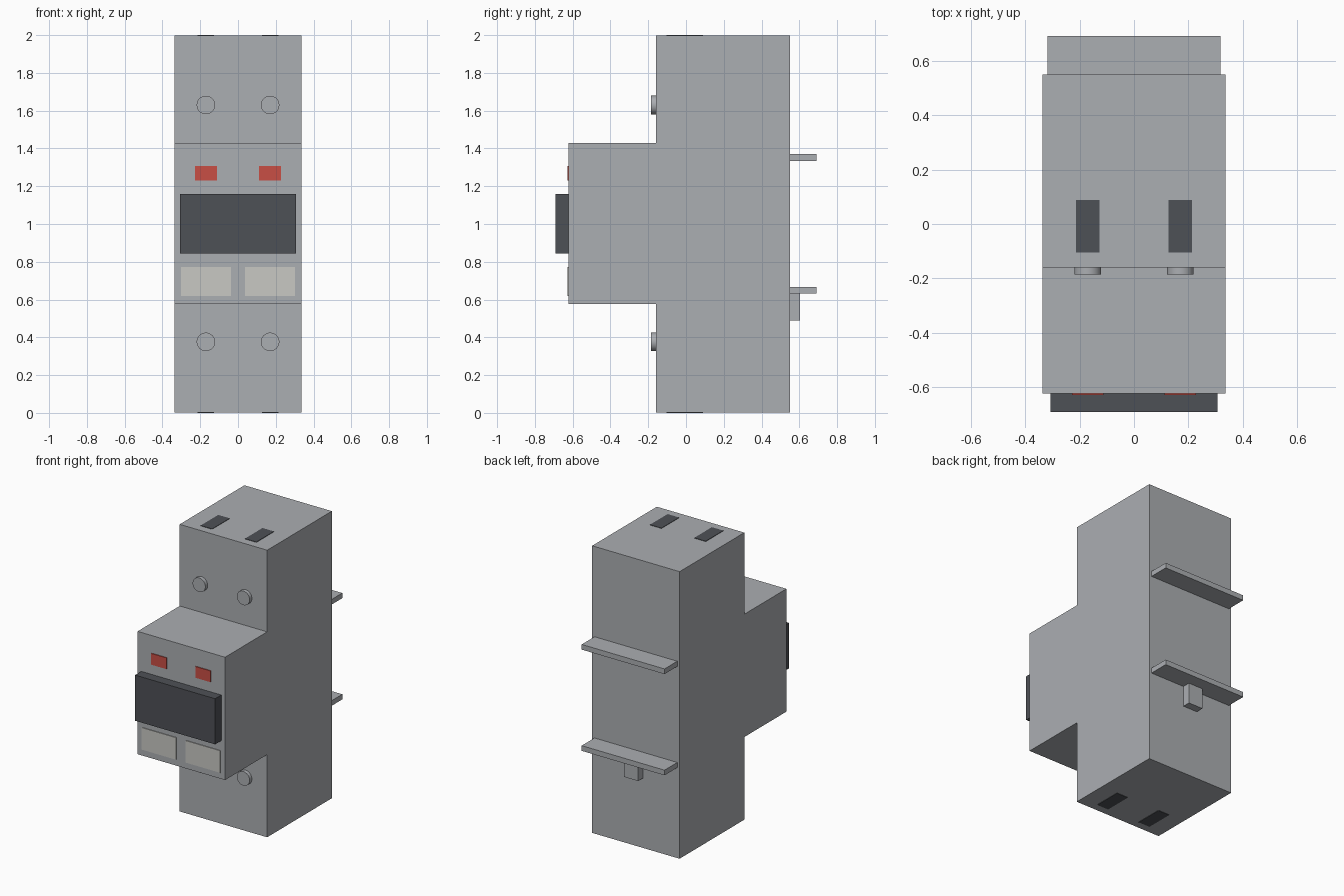
import bpy, bmesh
from math import radians

cube = bpy.data.objects.get("Cube")
if cube:
    bpy.data.objects.remove(cube, do_unlink=True)


def material(name, r, g, b):
    m = bpy.data.materials.new(name)
    m.use_nodes = True
    m.diffuse_color = (r, g, b, 1)
    bsdf = next(n for n in m.node_tree.nodes if n.type == 'BSDF_PRINCIPLED')
    bsdf.inputs["Base Color"].default_value = (r, g, b, 1)
    return m


GREY = material("housing_grey", 0.41, 0.425, 0.447)
DARK = material("dark_grey", 0.076, 0.082, 0.093)
RED = material("indicator_red", 0.578, 0.077, 0.06)
PALE = material("label_off_white", 0.578, 0.578, 0.552)


def finish(name, bm, mat):
    bmesh.ops.recalc_face_normals(bm, faces=bm.faces)
    mesh = bpy.data.meshes.new(name)
    bm.to_mesh(mesh)
    bm.free()
    mesh.materials.append(mat)
    ob = bpy.data.objects.new(name, mesh)
    bpy.context.scene.collection.objects.link(ob)
    return ob


def box(name, xs, ys, zs, mat):
    """Box from its limits on each axis."""
    bm = bmesh.new()
    bmesh.ops.create_cube(bm, size=1)
    for v in bm.verts:
        v.co = [lim[0] if c < 0 else lim[1] for c, lim in zip(v.co, (xs, ys, zs))]
    return finish(name, bm, mat)


def around(centre, width):
    return centre - width / 2, centre + width / 2


HALF = 0.336            # half width of the housing
BACK, FACE, NOSE = 0.55, -0.16, -0.622
LOW, HIGH = 0.003, 1.997
STEP_LOW, STEP_HIGH = 0.577, 1.43

# Housing: stepped side profile extruded across the width
profile = [(BACK, LOW), (BACK, HIGH), (FACE, HIGH), (FACE, STEP_HIGH),
           (NOSE, STEP_HIGH), (NOSE, STEP_LOW), (FACE, STEP_LOW), (FACE, LOW)]
bm = bmesh.new()
side = bm.faces.new([bm.verts.new((-HALF, y, z)) for y, z in profile])
ext = bmesh.ops.extrude_face_region(bm, geom=[side])
bmesh.ops.translate(bm, vec=(2 * HALF, 0, 0),
                    verts=[g for g in ext["geom"] if isinstance(g, bmesh.types.BMVert)])
finish("housing", bm, GREY)

# Switch handle spanning both poles
box("switch_handle", (-0.307, 0.307), (-0.69, NOSE), (0.843, 1.16), DARK)

# Parts repeated on each pole
for label, x in (("right", -0.17), ("left", 0.17)):
    box(f"{label}_indicator", around(x, 0.117), (NOSE - 0.006, NOSE), (1.23, 1.308), RED)
    box(f"{label}_label", around(x, 0.265), (NOSE - 0.005, NOSE), (0.62, 0.773), PALE)
    for end, z_screw, z_slot in (("lower", 0.376, (0, LOW)), ("upper", 1.63, (HIGH, 2))):
        box(f"{label}_{end}_terminal_slot", around(x, 0.088), (-0.104, 0.089), z_slot, DARK)
        bpy.ops.mesh.primitive_cylinder_add(vertices=32, radius=0.049, depth=0.025,
                                            location=(x, FACE - 0.0125, z_screw),
                                            rotation=(radians(90), 0, 0))
        screw = bpy.context.object
        screw.name = f"{label}_{end}_screw"
        screw.data.materials.append(GREY)
        bpy.ops.object.shade_smooth_by_angle(angle=radians(40))

# Mounting rail lips and release clip on the back
for end, z in (("lower", 0.649), ("upper", 1.352)):
    box(f"{end}_rail_lip", (-0.318, 0.318), (BACK, 0.69), around(z, 0.036), GREY)
box("release_clip", around(0, 0.11), (BACK, 0.604), (0.488, 0.631), GREY)
